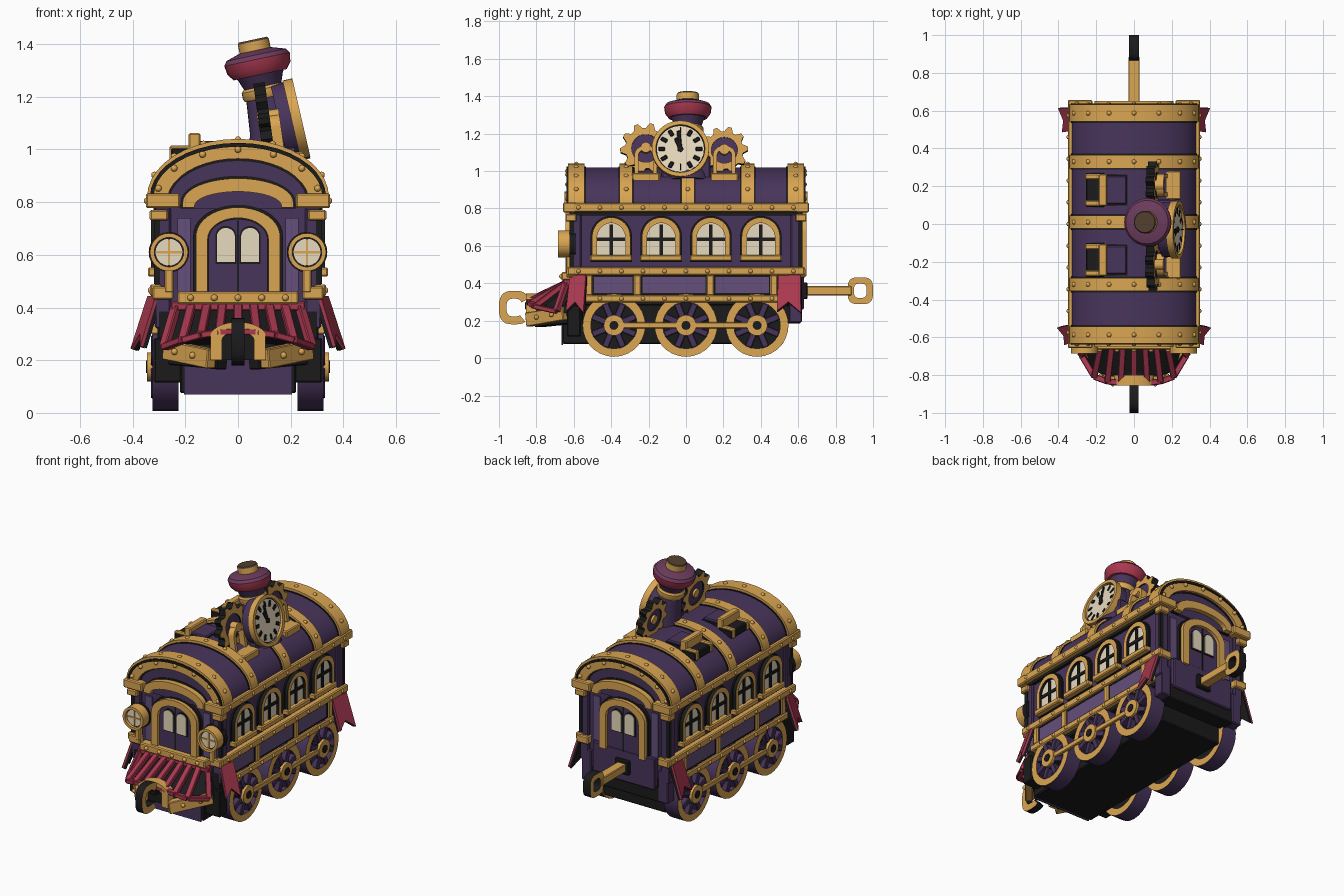
import bpy, bmesh
from math import sin, cos, pi, radians, copysign, sqrt
from mathutils import Matrix, Vector

cube = bpy.data.objects.get("Cube")
if cube:
    bpy.data.objects.remove(cube)


def material(name, *rgb):
    m = bpy.data.materials.new(name)
    m.use_nodes = True
    m.diffuse_color = (*rgb, 1)
    m.node_tree.nodes["Principled BSDF"].inputs["Base Color"].default_value = (*rgb, 1)
    return m


PURPLE = material("deep purple", .066, .035, .106)
LILAC = material("light purple", .13, .08, .2)
PLUM = material("plum", .15, .045, .11)
GOLD = material("gold", .7, .38, .085)
RED = material("crimson", .4, .04, .08)
CREAM = material("cream glass", .84, .73, .54)
BLACK = material("soft black", .012, .011, .012)
BROWN = material("brown", .085, .05, .028)
AXES = {"x": lambda u, v, d: (d, u, v), "y": lambda u, v, d: (u, d, v), "z": lambda u, v, d: (u, v, d)}
STILL = Matrix()


def finish(name, bm, mat, m=STILL, edge=None, axis="x"):
    """Turn a bmesh into an object; edge colours faces not facing the axis."""
    bmesh.ops.recalc_face_normals(bm, faces=bm.faces)
    me = bpy.data.meshes.new(name)
    me.materials.append(mat)
    if edge:
        me.materials.append(edge)
        bm.normal_update()
        for f in bm.faces:
            f.material_index = int(abs(f.normal["xyz".index(axis)]) < .7)
    bm.transform(m)
    bm.to_mesh(me)
    bm.free()
    me.polygons.foreach_set("use_smooth", [True] * len(me.polygons))
    me.set_sharp_from_angle(angle=radians(35))
    bpy.context.scene.collection.objects.link(bpy.data.objects.new(name, me))


def prism(name, pts, axis, a, b, mat, m=STILL, edge=None):
    bm = bmesh.new()
    A, B = ([bm.verts.new(AXES[axis](u, v, d)) for u, v in pts] for d in (a, b))
    bm.faces.new(A)
    bm.faces.new(B)
    for i in range(len(A)):
        bm.faces.new((A[i - 1], A[i], B[i], B[i - 1]))
    finish(name, bm, mat, m, edge, axis)


def ring(name, outer, inner, axis, a, b, mat, m=STILL, edge=None, closed=True):
    """Solid band between two matching outlines."""
    bm = bmesh.new()
    rows = [[bm.verts.new(AXES[axis](*o, a)), bm.verts.new(AXES[axis](*o, b)),
             bm.verts.new(AXES[axis](*i, b)), bm.verts.new(AXES[axis](*i, a))] for o, i in zip(outer, inner)]
    for k in range(0 if closed else 1, len(rows)):
        for j in range(4):
            bm.faces.new((rows[k - 1][j - 1], rows[k - 1][j], rows[k][j], rows[k][j - 1]))
    if not closed:
        bm.faces.new(rows[0])
        bm.faces.new(rows[-1])
    finish(name, bm, mat, m, edge, axis)


def box(name, centre, size, mat, m=STILL, bevel=.006):
    bm = bmesh.new()
    bmesh.ops.create_cube(bm, size=1, matrix=Matrix.LocRotScale(Vector(centre), None, Vector(size)))
    if bevel:
        bmesh.ops.bevel(bm, geom=bm.edges[:], offset=bevel, segments=1, affect="EDGES")
    finish(name, bm, mat, m)


def beam(name, p, q, wide, tall, mat, m=STILL):
    p, q = Vector(p), Vector(q)
    turn = (q - p).to_track_quat("X", "Z").to_matrix().to_4x4()
    box(name, (0, 0, 0), ((q - p).length, wide, tall), mat, m @ Matrix.Translation((p + q) / 2) @ turn, .004)


def lathe(name, profile, mat, m, n=28):
    bm = bmesh.new()
    rows = [[bm.verts.new((r * cos(2 * pi * i / n), r * sin(2 * pi * i / n), z)) for i in range(n)] for r, z in profile]
    for A, B in zip(rows, rows[1:]):
        for i in range(n):
            bm.faces.new((A[i - 1], A[i], B[i], B[i - 1]))
    bm.faces.new(rows[0])
    bm.faces.new(rows[-1])
    finish(name, bm, mat, m)


def loop(u, v, ru, rv=None, n=28, p=1):
    """Circle, or rounded rectangle when p is below one."""
    bend = lambda c: copysign(abs(c) ** p, c)
    return [(u + ru * bend(cos(2 * pi * i / n)), v + (rv or ru) * bend(sin(2 * pi * i / n))) for i in range(n)]


def arch(u, low, half, spring, top, n=20):
    curve = [(u - half * cos(pi * i / n), spring + (top - spring) * sin(pi * i / n)) for i in range(n + 1)]
    return [(u - half, low)] + curve + [(u + half, low)]


rivets = []
SIDES = (-1, 1)

# Chassis and carriage body
box("chassis", (0, -.07, .19), (.44, 1.18, .23), BLACK)
box("chassis_front_panel", (0, -.662, .135), (.41, .008, .13), PURPLE, bevel=0)
box("underframe", (0, 0, .31), (.58, 1.2, .06), BLACK)
box("body", (0, 0, .56), (.6, 1.2, .5), PURPLE)
prism("roof", arch(0, .8, .33, .82, 1.02), "y", -.61, .61, PURPLE)

# Roof bands, each with a dark seam along its edges
for y, half in ((-.587, .045), (-.32, .035), (.01, .035), (.33, .035), (.587, .045)):
    hollow = arch(0, .8, .32, .82, 1.01)
    inner = arch(0, .8, .27, .8, .965) if abs(y) > .5 else hollow
    seam = half + .007
    ring("roof_band", arch(0, .79, .345, .82, 1.04), inner, "y", y - half, y + half, GOLD, closed=False)
    ring("roof_seam", arch(0, .79, .334, .82, 1.025), hollow, "y", y - seam, y + seam, BLACK, closed=False)
    for i in range(1, 8):
        a = pi * i / 8
        rivets.append((.343 * cos(a), y, .82 + .217 * sin(a)))

# Long sides: rails, panels, windows, wheels
for s in SIDES:
    box("cornice", (s * .325, 0, .805), (.05, 1.28, .05), GOLD)
    box("cornice_shadow_gap", (s * .305, 0, .772), (.03, 1.2, .018), BLACK, bevel=0)
    box("waist_rail", (s * .312, 0, .465), (.045, 1.27, .045), GOLD)
    box("lower_rail", (s * .312, 0, .318), (.04, 1.12, .04), GOLD)
    box("side_panel", (s * .3, 0, .39), (.03, 1.16, .11), LILAC)
    for z in (.438, .343):
        box("panel_groove", (s * .302, 0, z), (.03, 1.15, .009), BLACK, bevel=0)
    for y in (-.52, -.26, .13, .47):
        box("panel_post_gap", (s * .306, y, .39), (.024, .054, .1), BLACK, bevel=0)
        box("panel_post", (s * .312, y, .39), (.03, .04, .11), GOLD)
    for i in range(11):
        y = -.575 + .115 * i
        rivets.extend([(s * .33, y, .465), (s * .345, y, .805)])
        if 0 < i < 10:
            rivets.append((s * .328, y, .318))
    box("front_skirt", (s * .265, -.6, .2), (.11, .075, .17), BLACK)
    for y in SIDES:
        box("corner_post", (s * .285, y * .59, .55), (.06, .06, .46), PURPLE)
        box("corner_edge", (s * .308, y * .612, .62), (.022, .024, .26), BLACK, bevel=0)
        box("corner_foot", (s * .27, y * .585, .29), (.07, .07, .2), PURPLE if y > 0 else BLACK)
        box("eave_block", (s * .285, y * .622, .805), (.13, .07, .055), GOLD)
        box("eave_bracket", (s * .3, y * .615, .75), (.07, .06, .04), GOLD)
    for y in (-.4, -.133, .133, .4):
        prism("window_outline", arch(y, .515, .111, .65, .761), "x", s * .29, s * .309, BLACK)
        ring("window_frame", arch(y, .53, .102, .65, .752), arch(y, .55, .076, .64, .722), "x", s * .295, s * .33, GOLD,
             edge=BLACK, closed=False)
        prism("window_glass", arch(y, .54, .078, .64, .725), "x", s * .29, s * .312, CREAM)
        box("window_mullion", (s * .314, y, .63), (.012, .018, .17), BLACK, bevel=0)
        box("window_crossbar", (s * .314, y, .635), (.012, .15, .018), BLACK, bevel=0)
        box("window_sill", (s * .32, y, .535), (.045, .225, .034), GOLD)
    for y in (-.385, 0, .38):
        z = .175
        ring("wheel_rim", loop(y, z, .168), loop(y, z, .124), "x", s * .225, s * .325, GOLD, edge=PURPLE)
        prism("wheel_web", loop(y, z, .126), "x", s * .24, s * .295, BLACK)
        for k in range(8):
            a = pi * (k + .5) / 4
            beam("wheel_spoke", (s * .3, y, z), (s * .3, y + .125 * cos(a), z + .125 * sin(a)), .06, .035, PURPLE)
        prism("wheel_hub_outline", loop(y, z, .063), "x", s * .29, s * .325, BLACK)
        prism("wheel_hub", loop(y, z, .055), "x", s * .29, s * .345, GOLD)
        prism("wheel_hub_core", loop(y, z, .024, n=12), "x", s * .34, s * .35, BLACK)
    beam("coupling_rod", (s * .328, -.385, .175), (s * .328, .38, .175), .022, .032, GOLD)
    # Corner pennants with a dark lining
    for y, half, yaw in ((-.575, .045, 20), (.555, .06, 8)):
        tilt = (Matrix.Translation((s * .318, y, .44)) @ Matrix.Rotation(radians(-yaw * s), 4, "Z")
                @ Matrix.Rotation(radians(-18 * s), 4, "Y"))
        shape = [(-half, 0), (half, 0), (half + .01, -.21), (0, -.15), (-half, -.2)]
        prism("pennant", shape, "x", 0, s * .012, RED, tilt)
        prism("pennant_lining", shape, "x", -s * .016, 0, BLACK, tilt)

# Both end walls with doors
for e in SIDES:
    prism("gable", arch(0, .79, .28, .8, .975), "y", e * .58, e * .612, PURPLE)
    ring("gable_outline", arch(0, .8, .272, .8, .967), arch(0, .8, .261, .8, .956), "y", e * .6, e * .616, BLACK, closed=False)
    prism("door_hood_outline", arch(0, .775, .218, .8, .9), "y", e * .6, e * .616, BLACK)
    prism("door_head", arch(0, .775, .165, .785, .84), "y", e * .6, e * .62, PURPLE)
    ring("door_hood", arch(0, .78, .21, .8, .89), arch(0, .78, .165, .785, .84), "y", e * .6, e * .65, GOLD, closed=False)
    prism("door_outline", arch(0, .44, .17, .675, .79), "y", e * .59, e * .622, BLACK)
    ring("door_frame", arch(0, .44, .16, .67, .78), arch(0, .44, .115, .66, .74), "y", e * .59, e * .645, GOLD, closed=False)
    prism("door", arch(0, .44, .112, .66, .736), "y", e * .59, e * .628, PURPLE)
    box("door_seam", (0, e * .629, .59), (.008, .006, .28), BLACK, bevel=0)
    for s in SIDES:
        prism("door_window_outline", arch(s * .046, .565, .04, .67, .71), "y", e * .61, e * .632, BLACK)
        prism("door_window", arch(s * .046, .572, .034, .67, .702), "y", e * .61, e * .636, CREAM)
        box("end_panel", (s * .205, e * .602, .6), (.05, .012, .28), LILAC, bevel=0)
        box("corner_bracket", (s * .285, e * .615, .455), (.08, .05, .05), GOLD)
    for i in range(7):
        a = pi * (i + .5) / 7
        rivets.append((.31 * cos(a), e * .634, .81 + .19 * sin(a)))

# Front sill and rear apron
box("front_sill", (0, -.635, .437), (.46, .06, .048), GOLD)
rivets.extend((-.18 + .09 * i, -.666, .437) for i in range(5))
box("rear_apron", (0, .61, .36), (.44, .04, .2), PURPLE)
box("rear_step", (0, .565, .235), (.5, .1, .1), BLACK)

# Headlights
for s in SIDES:
    x, z = s * .262, .61
    box("headlight_pipe", (x, -.625, .52), (.035, .035, .13), GOLD)
    prism("headlight_case", loop(x, z, .077), "y", -.622, -.59, BLACK)
    ring("headlight_rim", loop(x, z, .072), loop(x, z, .056), "y", -.685, -.6, GOLD)
    prism("headlight_gasket", loop(x, z, .058), "y", -.666, -.6, BLACK)
    prism("headlight_glass", loop(x, z, .051), "y", -.67, -.6, CREAM)
    for w, h in ((.1, .009), (.009, .1)):
        box("headlight_bar", (x, -.671, z), (w, .006, h), GOLD, bevel=0)

# Cowcatcher: red slats over a dark backing
top = lambda t: Vector((.235 * t, -.64, .405))
foot = lambda t: Vector((.28 * t, -.65 - .19 * sqrt(1 - .95 * t ** 4), .31 - .06 * t * t))
steps = [i / 4 for i in range(-4, 5)]
inset = Vector((0, .03, -.012))
bm = bmesh.new()
rows = [[bm.verts.new(p) for p in (top(t) + inset, foot(t) + inset, (foot(t).x, -.6, .25))] for t in steps]
for A, B in zip(rows, rows[1:]):
    for j in range(3):
        bm.faces.new((A[j - 1], A[j], B[j], B[j - 1]))
for row in (rows[0], rows[-1]):
    bm.faces.new(row)
finish("cowcatcher_backing", bm, BLACK)
for t in steps:
    beam("cowcatcher_slat", top(t), foot(t), .034, .03, RED)
for a, b in zip(steps, steps[1:]):
    beam("cowcatcher_rim", foot(a), foot(b), .032, .026, RED)
beam("cowcatcher_top", top(-1.08), top(1.08), .035, .034, RED)

# Bumper and couplings
for s in SIDES:
    beam("bumper", (s * .1, -.845, .205), (s * .27, -.645, .24), .045, .075, GOLD)
    beam("bumper_back", (s * .06, -.79, .2), (s * .26, -.6, .22), .06, .07, BLACK)
    for f in (.3, .7):
        rivets.append((s * (.122 + .17 * f), -.86 + .2 * f, .208 + .035 * f))
ring("coupling_housing", arch(0, .2, .105, .29, .345), arch(0, .2, .06, .28, .305), "y", -.855, -.8, GOLD, closed=False)
prism("coupling_recess", arch(0, .2, .07, .28, .31), "y", -.82, -.64, BLACK)
ring("front_hook", loop(-.918, .27, .082, .09, p=.7)[2:-3], loop(-.918, .27, .042, .048, p=.7)[2:-3],
     "x", -.024, .024, GOLD, edge=BLACK, closed=False)
beam("front_hook_shank", (0, -.86, .28), (0, -.7, .28), .04, .04, BLACK)
beam("rear_drawbar", (0, .6, .36), (0, .885, .36), .06, .05, GOLD)
ring("rear_link", loop(.932, .36, .068, .072, p=.6), loop(.932, .36, .034, .038, p=.6), "x", -.026, .026, GOLD, edge=BLACK)
box("drawbar_socket", (0, .63, .36), (.1, .04, .09), BLACK)

# Roof hatches
for y in (-.19, .18):
    box("hatch_gap", (-.1, y, 1), (.13, .165, .04), BLACK, bevel=0)
    box("hatch_lid", (-.1, y, 1.01), (.12, .15, .045), PURPLE)
    box("hatch_base", (-.205, y, .98), (.1, .18, .05), BLACK)
    box("hatch_rail", (-.165, y, 1.02), (.045, .17, .085), GOLD)
    for s in SIDES:
        box("hatch_bracket", (-.215, y + s * .07, .985), (.09, .03, .06), GOLD)

# Leaning chimney
lean = Matrix.Translation((.145, .01, 1)) @ Matrix.Rotation(radians(-12), 4, "Y")
lathe("chimney_stem", [(.12, -.06), (.085, .08), (.07, .23)], PURPLE, lean)
lathe("chimney_collar", [(.078, .2), (.084, .21), (.084, .235), (.076, .245)], GOLD, lean)
lathe("chimney_funnel", [(.07, .24), (.085, .28), (.105, .315)], PURPLE, lean)
lathe("chimney_brim", [(.103, .29), (.122, .315), (.127, .35)], RED, lean)
lathe("chimney_crown", [(.127, .35), (.115, .367), (.062, .384)], PLUM, lean)
lathe("chimney_lip", [(.06, .37), (.06, .418)], GOLD, lean)
lathe("chimney_mouth", [(.06, .418), (.055, .426)], BROWN, lean)

# Gears beside the chimney
tilt = Matrix.Rotation(radians(-8), 4, "Y")
for y, z, r in ((-.215, .12, .137), (.205, .11, .127)):
    place = Matrix.Translation((.115, 0, 1)) @ tilt
    n = 40
    reach = [r if i % 4 < 2 else r * .8 for i in range(n)]
    teeth = [(y + k * cos(2 * pi * i / n), z + k * sin(2 * pi * i / n)) for i, k in enumerate(reach)]
    ring("gear", teeth, loop(y, z, r * .55, n=n), "x", -.022, .022, GOLD, place, BLACK)
    prism("gear_web", loop(y, z, r * .57), "x", -.012, .014, PURPLE, place)
    prism("gear_hub", loop(y, z, .028, n=16), "x", -.025, .06, GOLD, place)
    ring("gear_bearing", arch(y, -.03, .06, .08, .13), arch(y, -.03, .038, .08, .108), "x", .02, .06, GOLD, place, closed=False)
    box("gear_foot", (.2, y, .965), (.1, .15, .05), GOLD)
box("clock_plinth", (.16, 0, 1.02), (.12, .26, .12), PURPLE)

# Clock
dial = Matrix.Translation((.215, -.03, 1.115)) @ Matrix.Rotation(radians(-13), 4, "Y")
prism("clock_case", loop(0, 0, .145), "x", -.06, -.005, PURPLE, dial)
ring("clock_rim", loop(0, 0, .153, n=40), loop(0, 0, .131, n=40), "x", -.012, .026, GOLD, dial)
prism("clock_gasket", loop(0, 0, .133), "x", -.02, .01, BLACK, dial)
prism("clock_face", loop(0, 0, .126), "x", -.02, .014, CREAM, dial)
for k in range(12):
    a = pi * k / 6
    beam("hour_mark", (.014, .082 * sin(a), .082 * cos(a)), (.014, .118 * sin(a), .118 * cos(a)), .006, .022, BLACK, dial)
for a, size in ((-.1, .1), (-.4, .065)):
    beam("clock_hand", (.016, 0, 0), (.016, size * sin(a), size * cos(a)), .006, .02, BLACK, dial)
prism("clock_pin", loop(0, 0, .016, n=12), "x", .01, .022, BLACK, dial)

# All rivets as one object
bm = bmesh.new()
for p in rivets:
    bmesh.ops.create_icosphere(bm, subdivisions=2, radius=.013, matrix=Matrix.Translation(p))
finish("rivets", bm, GOLD)
